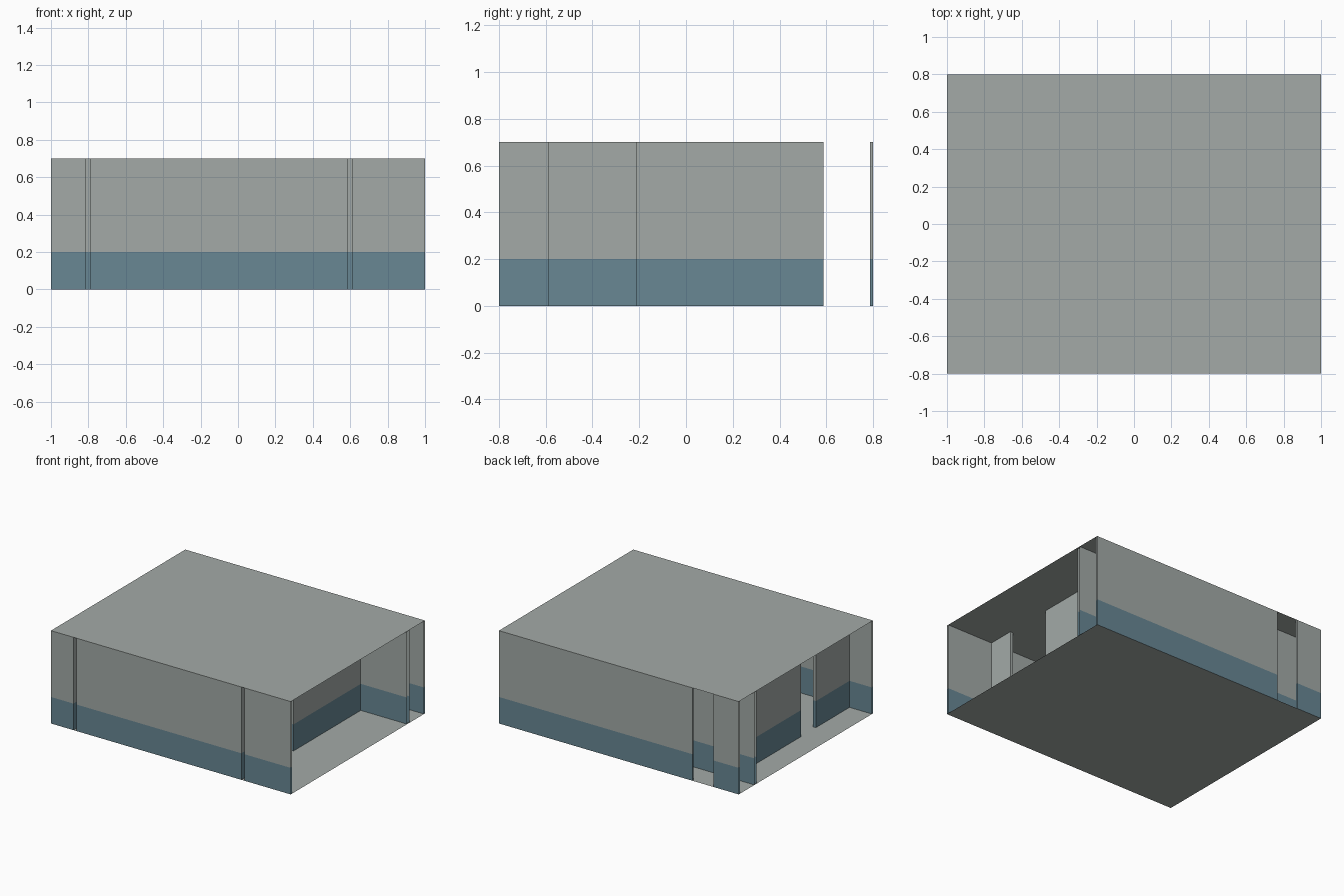
import bpy

if "Cube" in bpy.data.objects:
    bpy.data.objects.remove(bpy.data.objects["Cube"], do_unlink=True)


def material(name, rgb):
    mat = bpy.data.materials.new(name)
    mat.use_nodes = True
    colour = (*rgb, 1.0)
    mat.diffuse_color = colour
    mat.node_tree.nodes["Principled BSDF"].inputs["Base Color"].default_value = colour
    return mat


GREY = material("pale grey paint", (0.366, 0.402, 0.386))
BLUE = material("blue dado paint", (0.138, 0.242, 0.296))

# Main sizes: half extents, heights and half a wall thickness
W, D, TOP, DADO, T = 1.0, 0.8, 0.7, 0.2, 0.0125


def add_mesh(name, verts, faces, mats):
    mesh = bpy.data.meshes.new(name)
    mesh.from_pydata(verts, [], faces)
    for mat in mats:
        mesh.materials.append(mat)
    obj = bpy.data.objects.new(name, mesh)
    bpy.context.collection.objects.link(obj)
    return obj


def wall(name, path):
    """Raise a plan path into a wall skin, blue below the dado line."""
    levels = (0.0, DADO, TOP)
    verts = [(x, y, z) for x, y in path for z in levels]
    faces = []
    for i in range(len(path) - 1):
        a, b = i * 3, i * 3 + 3
        faces += [(a + k, b + k, b + k + 1, a + k + 1) for k in range(2)]
    obj = add_mesh(name, verts, faces, (BLUE, GREY))
    for poly in obj.data.polygons:
        poly.material_index = 0 if poly.center.z < DADO else 1


def slab(name, z):
    add_mesh(name, [(-W, -D, z), (W, -D, z), (W, D, z), (-W, D, z)],
             [(0, 1, 2, 3)], (GREY,))


# Floor and roof
slab("floor", 0.0)
slab("roof", TOP)

# Wall lines on the plan
right_x, left_x, hall_y = -0.8, 0.6, 0.6
ro, ri = right_x - T, right_x + T      # right cross wall: outer and inner skin
li, lo = left_x - T, left_x + T        # left cross wall: inner and outer skin
south, north = -D + T, hall_y - T      # inner skins of the rooms
back = D - T

# Right-hand rooms, joined by a narrow doorway
wall("right_room_walls", [
    (-W, north), (ro, north), (ro, -0.2 - T), (ri, -0.2 - T), (ri, north),
    (-T, north), (-T, south), (ri, south), (ri, -0.4 + T), (ro, -0.4 + T),
    (ro, south), (-W, south)])

# Left-hand rooms, joined by a wide doorway
wall("left_room_walls", [
    (W, south), (lo, south), (lo, -0.6 + T), (li, -0.6 + T), (li, south),
    (T, south), (T, north), (li, north), (li, -0.2 - T), (lo, -0.2 - T),
    (lo, north), (W, north)])

# Outer front skin in three panels, with open wall ends between them
wall("front_panel_right", [(-W, -D), (ro, -D), (ro, south)])
wall("front_panel_middle", [(ri, south), (ri, -D), (li, -D), (li, south)])
wall("front_panel_left", [(lo, south), (lo, -D), (W, -D)])

# Hallway along the back, with a doorway in the back wall
wall("hallway_wall", [(W, hall_y + T), (-W, hall_y + T)])
wall("back_wall_left", [(W, D), (-0.6 - T, D), (-0.6 - T, back), (W, back)])
wall("back_wall_right", [(-W, back), (ri, back), (ri, D), (-W, D)])
